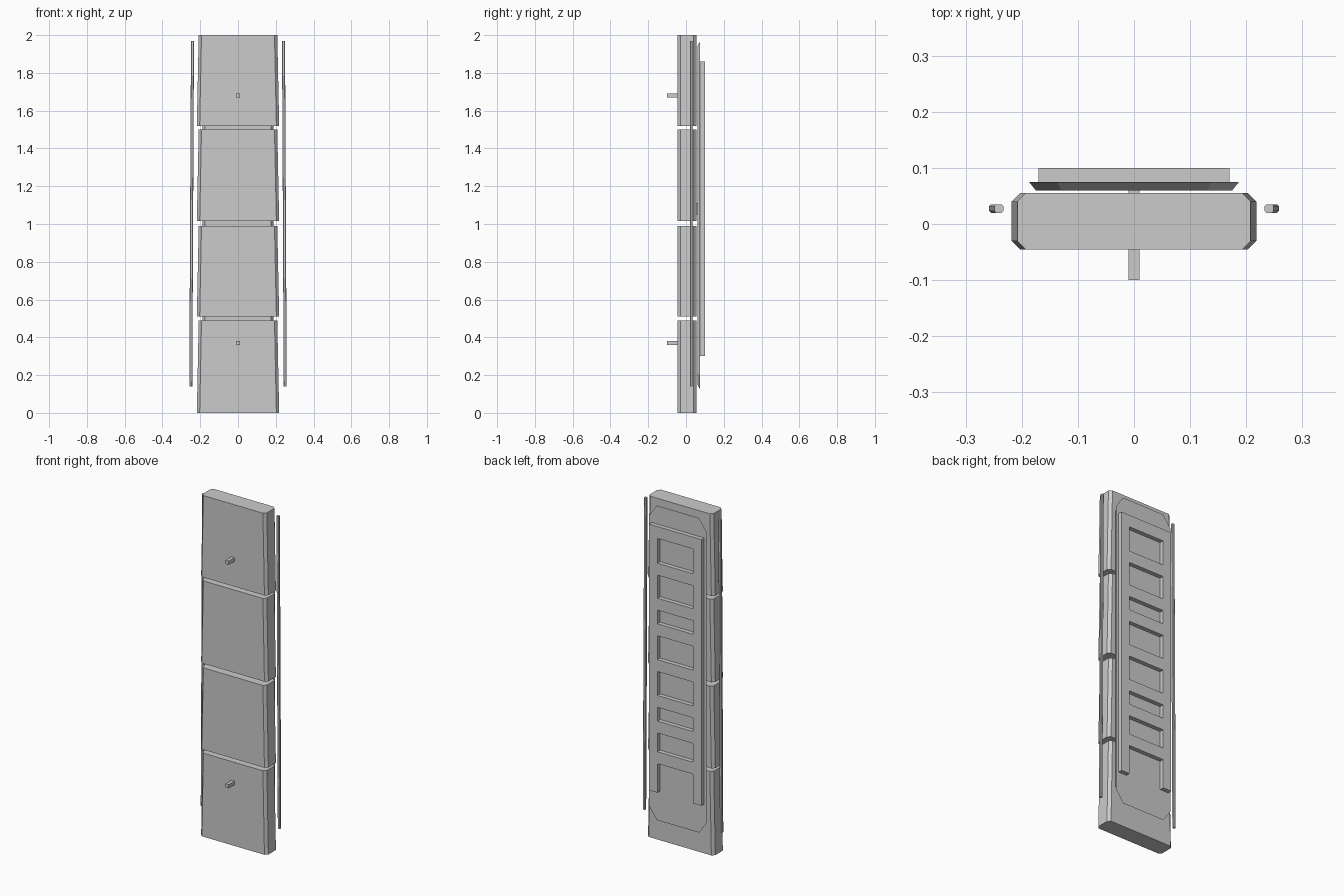
import bpy, bmesh

cube = bpy.data.objects.get("Cube")
if cube:
    bpy.data.objects.remove(cube)

grey = bpy.data.materials.new("light grey")
grey.use_nodes = True
grey.diffuse_color = (0.6, 0.6, 0.6, 1)
grey.node_tree.nodes["Principled BSDF"].inputs["Base Color"].default_value = (0.6, 0.6, 0.6, 1)


def loft(name, bottom, top):
    """Solid between two matching rings of points."""
    bm = bmesh.new()
    a = [bm.verts.new(p) for p in bottom]
    b = [bm.verts.new(p) for p in top]
    n = len(a)
    bm.faces.new(a)
    bm.faces.new(b)
    for i in range(n):
        j = (i + 1) % n
        bm.faces.new((a[i], a[j], b[j], b[i]))
    bmesh.ops.recalc_face_normals(bm, faces=bm.faces)
    mesh = bpy.data.meshes.new(name)
    bm.to_mesh(mesh)
    bm.free()
    mesh.materials.append(grey)
    obj = bpy.data.objects.new(name, mesh)
    bpy.context.collection.objects.link(obj)
    return obj


def octagon(hu, hv, cu, cv):
    """Rectangle with cut corners, as 2D points."""
    return [(hu, -hv + cv), (hu, hv - cv), (hu - cu, hv), (-hu + cu, hv),
            (-hu, hv - cv), (-hu, -hv + cv), (-hu + cu, -hv), (hu - cu, -hv)]


def box(name, x0, x1, y0, y1, z0, z1):
    ring = [(x0, y0), (x1, y0), (x1, y1), (x0, y1)]
    return loft(name, [(x, y, z0) for x, y in ring], [(x, y, z1) for x, y in ring])


# Four stacked panels, each a little wider at its foot
for i, (z0, z1) in enumerate([(0, 0.49), (0.51, 0.99), (1.015, 1.5), (1.52, 2)]):
    foot = octagon(0.218, 0.05, 0.015, 0.015)
    head = octagon(0.208, 0.05, 0.015, 0.015)
    loft(f"panel_{i + 1}", [(x, y + 0.005, z0) for x, y in foot],
         [(x, y + 0.005, z1) for x, y in head])

# Back plate with cut corners, flaring toward the rear
inner = octagon(0.175, 0.895, 0.045, 0.065)
outer = octagon(0.187, 0.922, 0.05, 0.07)
loft("back_plate", [(x, 0.06, z + 1.046) for x, z in inner],
     [(x, 0.075, z + 1.046) for x, z in outer])
box("plate_mount", -0.01, 0.01, 0.05, 0.062, 1.05, 1.11)

# Raised ladder of plain bars on the back plate
for i, z in enumerate([0.505, 0.685, 0.835, 1.045, 1.255, 1.405, 1.61, 1.825]):
    box(f"back_slat_{i + 1}", -0.116, 0.116, 0.074, 0.1, z - 0.035, z + 0.035)
for side, s in (("left", 1), ("right", -1)):
    x0, x1 = sorted((s * 0.115, s * 0.17))
    box(f"back_rail_{side}", x0, x1, 0.074, 0.1, 0.3, 1.86)

    # Thin side rods leaning outward toward the foot
    rod = octagon(0.008, 0.0075, 0.003, 0.003)
    loft(f"side_rod_{side}", [(x + s * 0.25, y + 0.0275, 0.14) for x, y in rod],
         [(x + s * 0.241, y + 0.0275, 1.97) for x, y in rod])

# Front pegs
for name, z in (("lower", 0.37), ("upper", 1.68)):
    box(f"front_peg_{name}", -0.01, 0.01, -0.1, -0.04, z - 0.011, z + 0.011)
